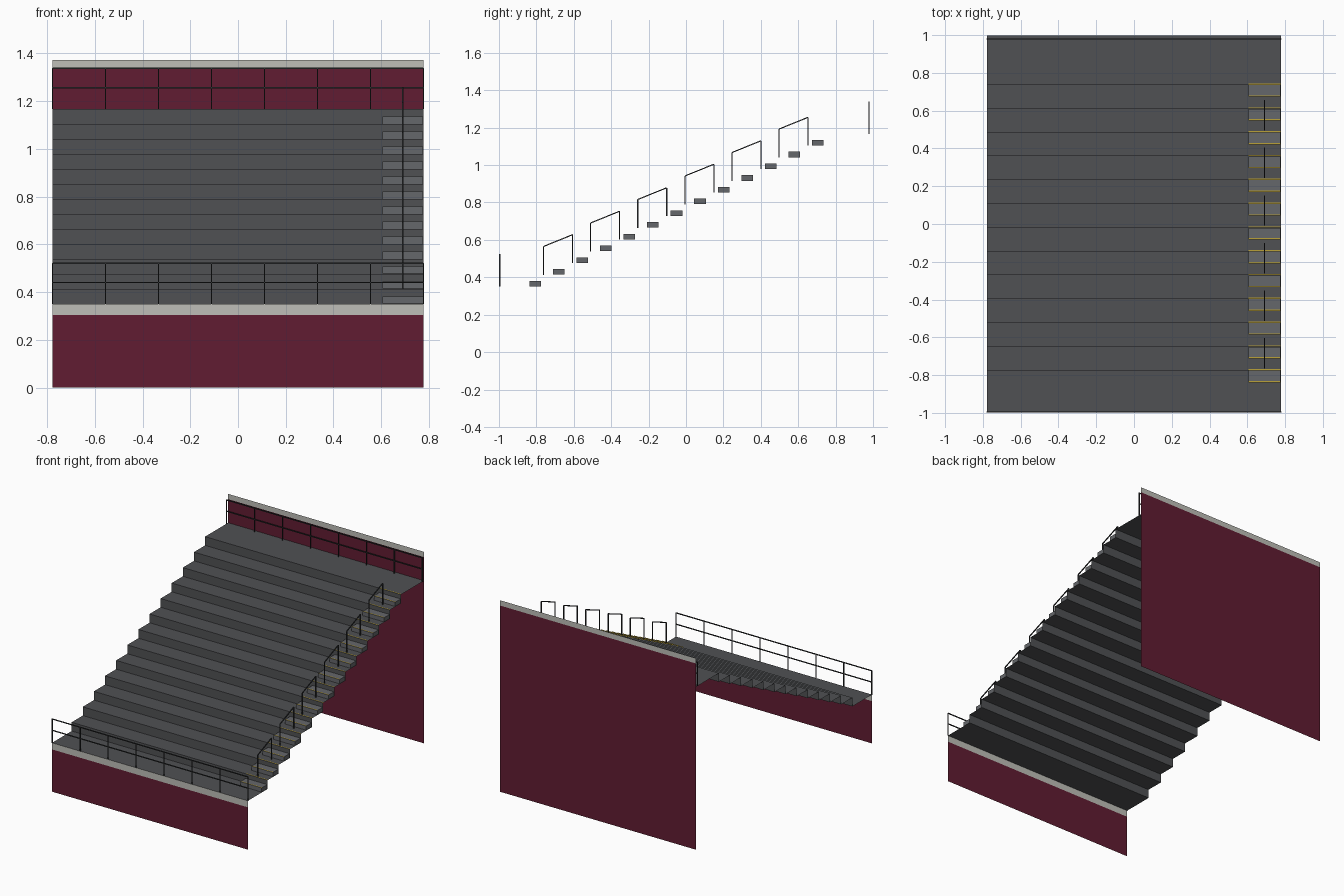
import bpy, bmesh
from mathutils import Vector

if "Cube" in bpy.data.objects:
    bpy.data.objects.remove(bpy.data.objects["Cube"])

W = 0.777                       # half width
ROWS = 13
PITCH, RISE = 0.126, 0.0628     # terrace step size
Y0, Z0 = -0.775, 0.35           # first riser and lowest floor
FRONT, BACK = -0.997, 0.998
AX0, AX1 = 0.605, 0.775         # aisle extent in x


def mat(name, r, g, b):
    m = bpy.data.materials.new(name)
    m.diffuse_color = (r, g, b, 1)
    m.use_nodes = True
    m.node_tree.nodes["Principled BSDF"].inputs["Base Color"].default_value = m.diffuse_color
    return m


MAROON = mat("maroon", 0.12, 0.012, 0.032)
PALE = mat("pale_concrete", 0.52, 0.52, 0.48)
CONCRETE = mat("dark_concrete", 0.08, 0.083, 0.088)
STEP = mat("step_concrete", 0.13, 0.135, 0.145)
METAL = mat("dark_metal", 0.03, 0.032, 0.034)
YELLOW = mat("yellow", 0.5, 0.36, 0.04)


def finish(bm, name, material):
    me = bpy.data.meshes.new(name)
    bm.to_mesh(me)
    bm.free()
    me.materials.append(material)
    ob = bpy.data.objects.new(name, me)
    bpy.context.collection.objects.link(ob)
    return ob


def sheet(bm, profile, x0, x1):
    """Sweep a (y, z) profile across x as an open sheet."""
    a = [bm.verts.new((x0, y, z)) for y, z in profile]
    b = [bm.verts.new((x1, y, z)) for y, z in profile]
    for i in range(len(profile) - 1):
        bm.faces.new((a[i], b[i], b[i + 1], a[i + 1]))


def box(bm, lo, hi):
    vs = bmesh.ops.create_cube(bm, size=1)["verts"]
    lo, hi = Vector(lo), Vector(hi)
    for v in vs:
        v.co = (lo + hi) / 2 + v.co * (hi - lo)


def bar(bm, p, q, r=0.003):
    """Square bar between two points."""
    p, q = Vector(p), Vector(q)
    d = q - p
    vs = bmesh.ops.create_cube(bm, size=1)["verts"]
    rot = d.to_track_quat('Z', 'X')
    for v in vs:
        c = Vector((v.co.x * 2 * r, v.co.y * 2 * r, v.co.z * d.length))
        v.co = rot @ c + (p + q) / 2


# Stepped terrace
profile = [(FRONT, Z0)]
for i in range(ROWS):
    y = Y0 + i * PITCH
    profile += [(y, Z0 + i * RISE), (y, Z0 + (i + 1) * RISE)]
profile.append((BACK, Z0 + ROWS * RISE))
bm = bmesh.new()
sheet(bm, profile, -W, W)
finish(bm, "terrace", CONCRETE)

# Front and back walls with pale copings
for name, y, z0, z1, m in (("front_wall", FRONT, 0, 0.303, MAROON),
                           ("front_coping", FRONT, 0.303, Z0, PALE),
                           ("back_wall", BACK, 0, 1.335, MAROON),
                           ("back_coping", BACK, 1.335, 1.373, PALE)):
    bm = bmesh.new()
    sheet(bm, [(y, z0), (y, z1)], -W, W)
    finish(bm, name, m)

# Aisle half steps and yellow nosings
steps, nosings = bmesh.new(), bmesh.new()
for i in range(ROWS):
    y, z = Y0 + i * PITCH, Z0 + i * RISE
    box(steps, (AX0, y - PITCH / 2, z + 0.001), (AX1, y - 0.001, z + RISE / 2))
    for ny, nz in ((y - PITCH / 2, z + RISE / 2), (y, z + RISE)):
        sheet(nosings, [(ny, nz + 0.001), (ny + 0.007, nz + 0.001)], AX0, AX1)
finish(steps, "aisle_steps", STEP)
finish(nosings, "step_nosings", YELLOW)

# Aisle handrails, one every second row
bm = bmesh.new()
for k in range(6):
    y, z, x = -0.762 + 2 * k * PITCH, Z0 + RISE * (1 + 2 * k), 0.69
    a, b = (x, y, z + 0.152), (x, y + 0.155, z + RISE + 0.152)
    bar(bm, (x, y, z), a)
    bar(bm, (x, y + 0.155, z + RISE), b)
    bar(bm, a, b)
finish(bm, "aisle_handrails", METAL)

# Long guard rails at the front and the back
for name, y, z in (("front_guard_rail", -0.996, Z0),
                   ("back_guard_rail", 0.979, Z0 + ROWS * RISE)):
    bm = bmesh.new()
    for i in range(8):
        x = -W + 2 * W * i / 7
        bar(bm, (x, y, z), (x, y, z + 0.172))
    for h in (0.09, 0.171):
        bar(bm, (-W, y, z + h), (W, y, z + h))
    finish(bm, name, METAL)
